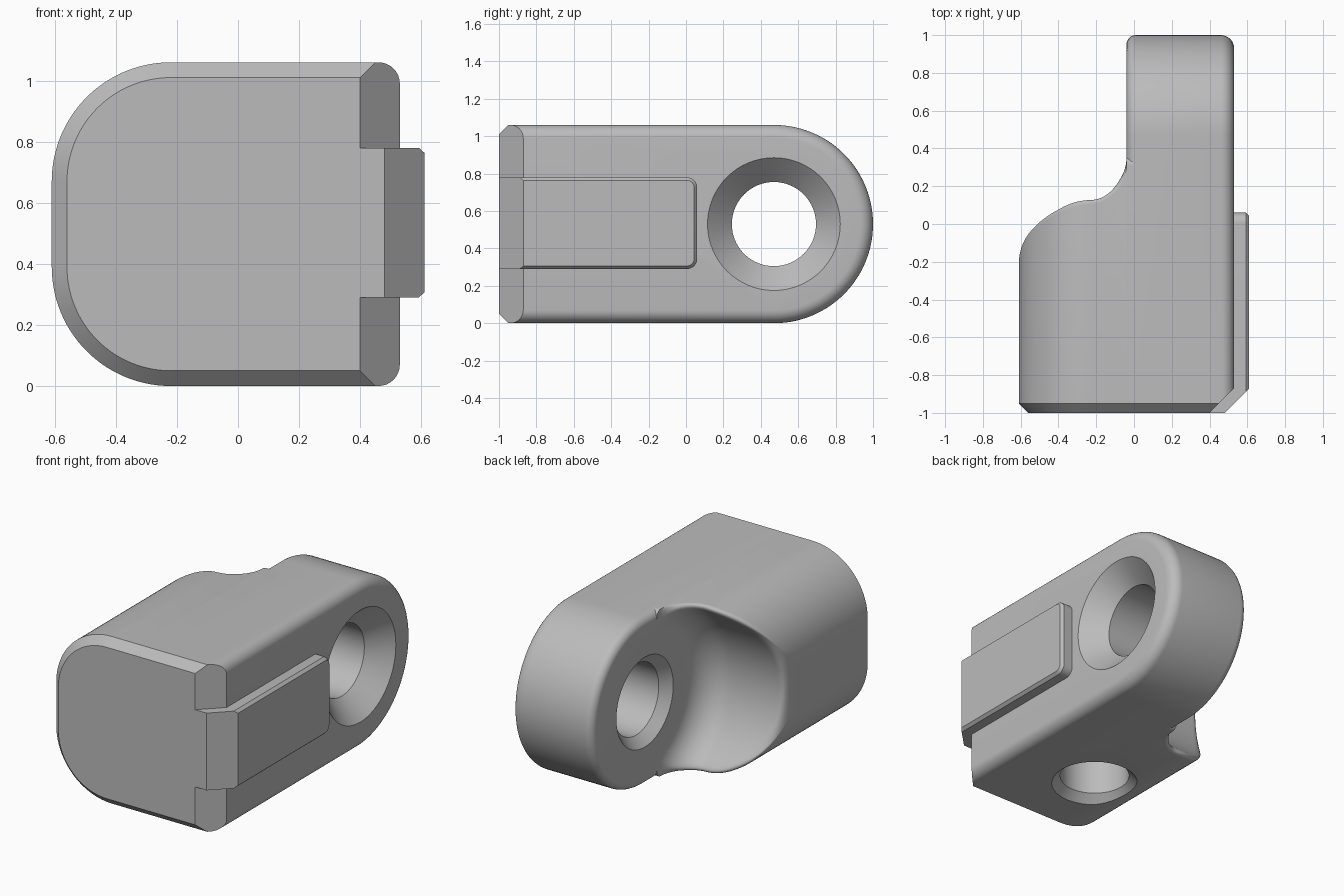
import bpy, bmesh
from math import sin, cos, pi, sqrt, hypot, radians
from mathutils import Vector

cube = bpy.data.objects.get("Cube")
if cube:
    bpy.data.objects.remove(cube, do_unlink=True)

grey = bpy.data.materials.new("plain_grey")
grey.use_nodes = True
TONE = (0.5, 0.5, 0.5, 1)
grey.diffuse_color = TONE
for node in grey.node_tree.nodes:
    if node.type == 'BSDF_PRINCIPLED':
        node.inputs["Base Color"].default_value = TONE

MID = 0.53       # half height of the body, also height of the bore axis
PIVOT = 0.47     # y of the bore axis
FACE = -0.04     # x of the inner face of the arm
QUARTER = [i / 8 * pi / 2 for i in range(9)]


def finish(bm, name):
    bmesh.ops.recalc_face_normals(bm, faces=bm.faces[:])
    mesh = bpy.data.meshes.new(name)
    bm.to_mesh(mesh)
    bm.free()
    obj = bpy.data.objects.new(name, mesh)
    bpy.context.collection.objects.link(obj)
    mesh.materials.append(grey)
    return obj


def bridge(bm, a, b):
    n = len(a)
    for i in range(n):
        j = (i + 1) % n
        bm.faces.new((a[i], a[j], b[j], b[i]))


def skin(rings):
    """Closed solid through a list of rings of points."""
    bm = bmesh.new()
    loops = [[bm.verts.new(p) for p in ring] for ring in rings]
    for a, b in zip(loops, loops[1:]):
        bridge(bm, a, b)
    bm.faces.new(loops[0])
    bm.faces.new(loops[-1])
    return bm


def slice_off(bm, point, normal):
    geom = bm.verts[:] + bm.edges[:] + bm.faces[:]
    bmesh.ops.bisect_plane(bm, geom=geom, plane_co=Vector(point),
                           plane_no=Vector(normal), clear_outer=True)
    bmesh.ops.holes_fill(bm, edges=[e for e in bm.edges if e.is_boundary], sides=0)


def lathe(name, profile, place):
    """Turned cutter; place maps (distance along axis, u, v) to a point."""
    turn = [2 * pi * i / 64 for i in range(64)]
    obj = finish(skin([[place(h, r * cos(a), r * sin(a)) for a in turn]
                       for h, r in profile]), name)
    obj.hide_render = True
    return obj


def cut(obj, cutters):
    for c in cutters:
        mod = obj.modifiers.new("cut", 'BOOLEAN')
        mod.operation = 'DIFFERENCE'
        mod.solver = 'EXACT'
        mod.object = c
    bpy.context.view_layer.update()
    graph = bpy.context.evaluated_depsgraph_get()
    mesh = bpy.data.meshes.new_from_object(obj.evaluated_get(graph))
    obj.modifiers.clear()
    obj.data = mesh


# Arm: round-ended plate with rounded long edges and a chamfered front
def arm_outline(x, inset):
    r = MID - inset
    arc = [pi / 2 - pi * i / 56 for i in range(57)]
    pts = [(x, PIVOT + r * cos(a), MID + r * sin(a)) for a in arc]
    return [(x, -1, MID + r)] + pts + [(x, -1, MID - r)]


steps = [(FACE + 0.05 * (1 - cos(a)), 0.05 * (1 - sin(a))) for a in QUARTER]
steps += [(0.53 - 0.07 * (1 - sin(a)), 0.07 * (1 - cos(a))) for a in QUARTER]
bm = skin([arm_outline(x, d) for x, d in steps])
slice_off(bm, (0.53, -0.87, 0), (1, -1, 0))
slice_off(bm, (0, -0.95, 2 * MID), (0, -1, 1))
slice_off(bm, (0, -0.95, 0), (0, -1, -1))
arm = finish(bm, "hinge_arm")


# Rail: raised strip on the outer side with rounded rear corners
def rail_outline(x, inset):
    half, rear, r = 0.245 - inset, 0.06 - inset, 0.055 - inset
    top = [(rear - r + r * sin(a), half - r + r * cos(a)) for a in QUARTER]
    pts = [(-1, half)] + top + [(y, -z) for y, z in reversed(top)] + [(-1, -half)]
    return [(x, y, 0.535 + z) for y, z in pts]


bm = skin([rail_outline(x, d) for x, d in ((0.35, 0), (0.592, 0), (0.61, 0.016))])
slice_off(bm, (0.61, -0.87, 0), (1, -1, 0))
rail = finish(bm, "side_rail")


# Body: rounded block whose back is scooped around the bore axis
RAD = 0.39       # large corner radius of the section
CX = -0.22       # where the corner arcs begin
FLAT = MID - RAD


def half_height(x):
    return MID if x > CX else FLAT + sqrt(max(0, RAD ** 2 - (x - CX) ** 2))


def plan_limit(x):
    if x < -0.24:
        return -0.22 + sqrt(max(0, 0.37 ** 2 - (x + 0.24) ** 2))
    if x < FACE:
        return 0.35 - sqrt(max(0, 0.2 ** 2 - (x + 0.24) ** 2))
    return 0.35


def scoop_limit(x, dz):
    fillet = 0.18
    reach = min(max(x + 0.22, 0), fillet)
    r = 0.42 + sqrt(max(0, fillet ** 2 - reach ** 2))
    return PIVOT - sqrt(max(0, r * r - dz * dz))


def back(x, dz):
    a, b, k = plan_limit(x), scoop_limit(x, dz), 0.08
    blend = max(k - abs(a - b), 0) / k
    y = min(a, b) - blend * blend * k / 4
    rim = 0.04 * min(1, max(0, (x + 0.61) / 0.2))
    d = half_height(x) - abs(dz)
    if d < rim:
        y -= rim - sqrt(max(0, rim ** 2 - (rim - d) ** 2))
    return y


columns = [CX - RAD * cos(i / 28 * pi / 2) for i in range(29)]
columns += [CX + 0.18 * sin(i / 20 * pi / 2) for i in range(1, 21)] + [0.1]
rows = [sin((i / 32 - 1) * pi / 2) for i in range(65)]

bm = bmesh.new()
grid = []
for x in columns:
    zs = [t * half_height(x) for t in rows]
    grid.append([bm.verts.new((x, back(x, dz), MID + dz)) for dz in zs])
for a, b in zip(grid, grid[1:]):
    for i in range(len(rows) - 1):
        bm.faces.new((a[i], a[i + 1], b[i + 1], b[i]))
# Walls run forward from the rim to a chamfered front face
rim = grid[0][:-1] + [c[-1] for c in grid[:-1]]
rim += grid[-1][:0:-1] + [c[0] for c in grid[:0:-1]]
shoulder, nose = [], []
for v in rim:
    x, z = v.co.x, v.co.z
    dz = z - MID
    nx = min(x - CX, 0) / RAD
    nz = max(abs(dz) - FLAT, 0) / RAD * (1 if dz > 0 else -1)
    shoulder.append(bm.verts.new((x, -0.95, z)))
    nose.append(bm.verts.new((x - 0.05 * nx, -1, z - 0.05 * nz)))
bridge(bm, rim, shoulder)
bridge(bm, shoulder, nose)
bm.faces.new(nose)
body = finish(bm, "main_body")

# Bore through the arm, countersunk on both sides, and a blind hole underneath
bore = lathe("bore_cutter",
             [(-0.06, 0.305), (0.02, 0.225), (0.4, 0.225), (0.55, 0.375)],
             lambda h, u, v: (h, PIVOT + u, MID + v))
socket = lathe("socket_cutter",
               [(-0.02, 0.275), (0.05, 0.205), (0.5, 0.205)],
               lambda h, u, v: (-0.08 + u, -0.46 + v, h))
cut(arm, [bore, socket])
cut(body, [socket])
for cutter in (bore, socket):
    bpy.data.objects.remove(cutter, do_unlink=True)

# Smooth curved faces, keep crisp edges
bpy.ops.object.select_all(action='DESELECT')
for obj in (arm, rail, body):
    obj.select_set(True)
bpy.context.view_layer.objects.active = body
bpy.ops.object.shade_smooth_by_angle(angle=radians(30))
